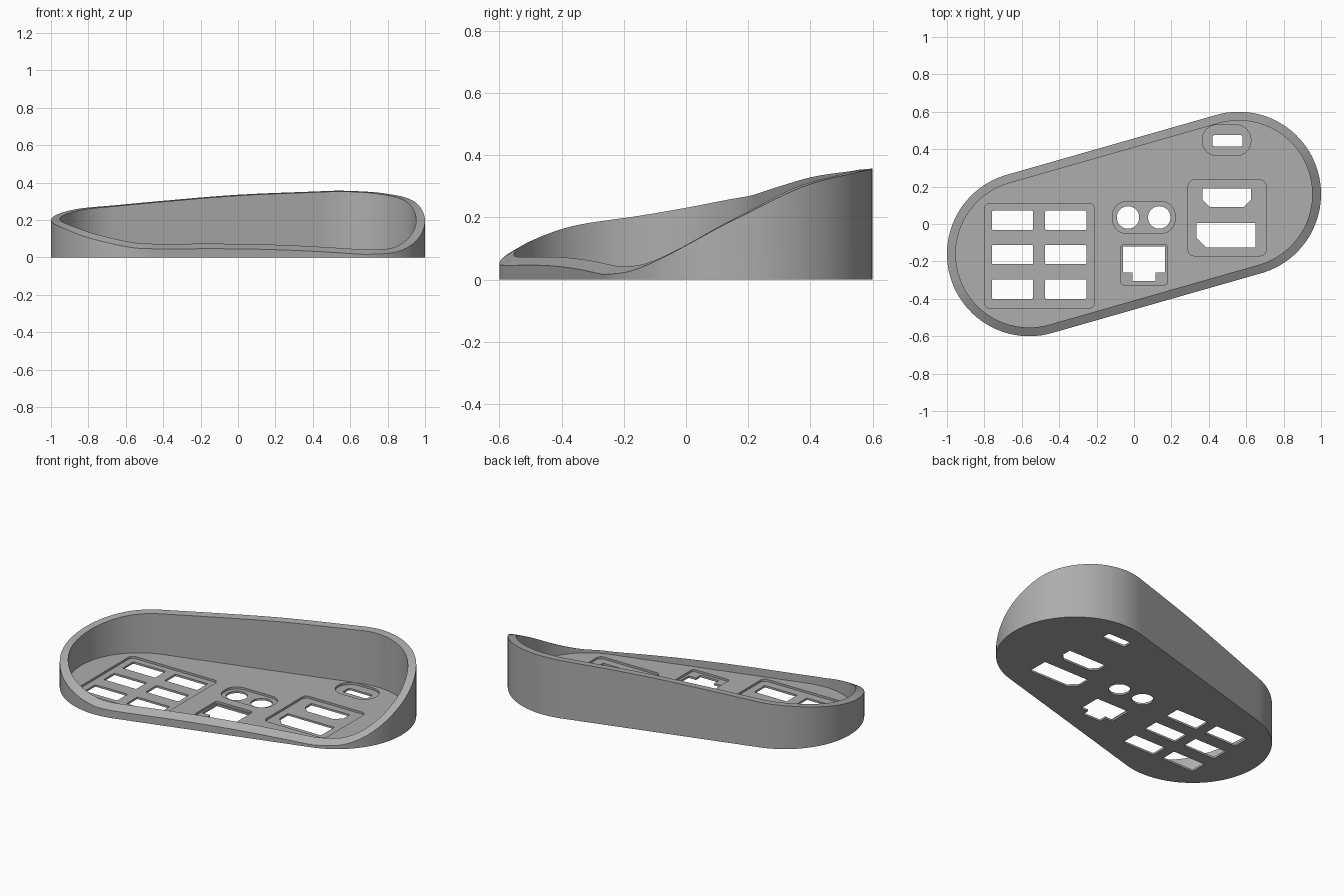
import bpy, bmesh, math
from mathutils import Vector

cube = bpy.data.objects.get("Cube")
if cube:
    bpy.data.objects.remove(cube, do_unlink=True)

grey = bpy.data.materials.new("plain grey")
grey.use_nodes = True
COLOUR = (0.42, 0.42, 0.42, 1)
grey.diffuse_color = COLOUR
grey.node_tree.nodes["Principled BSDF"].inputs["Base Color"].default_value = COLOUR

LOBE = Vector((0.56, 0.16))
R, WALL, FLOOR, POCKET = 0.44, 0.047, 0.025, 0.012
TILT = math.degrees(math.atan2(LOBE.y, LOBE.x))
STEPS = 48

# Rim heights by direction around each lobe, and along the straight sides
RIGHT_RIM = [(-74, .016), (-50, .028), (-30, .078), (0, .195), (30, .30),
             (60, .343), (90, .357), (106, .354)]
BACK_RIM = [(0, .354), (.4, .335), (.75, .303), (1, .277)]
LEFT_RIM = [(106, .277), (130, .262), (150, .24), (180, .20), (210, .16),
            (240, .10), (270, .052), (286, .046)]
FRONT_RIM = [(0, .046), (.4, .046), (.7, .036), (1, .016)]


def smooth_lookup(keys, t):
    """Smooth curve through the keys."""
    i = max(k for k in range(len(keys) - 1) if keys[k][0] <= t + 1e-6 or k == 0)

    def slope(k):
        a, b = keys[max(k - 1, 0)], keys[min(k + 1, len(keys) - 1)]
        return (b[1] - a[1]) / (b[0] - a[0])
    (t0, z0), (t1, z1) = keys[i], keys[i + 1]
    h = t1 - t0
    s = (t - t0) / h
    return (z0 * (2*s**3 - 3*s**2 + 1) + z1 * (3*s**2 - 2*s**3)
            + h * slope(i) * (s**3 - 2*s**2 + s) + h * slope(i + 1) * (s**3 - s**2))


def outline():
    """Centre, outward direction and rim height of each station."""
    out = []
    for centre, start, arc, side in ((LOBE, TILT - 90, RIGHT_RIM, BACK_RIM),
                                     (-LOBE, TILT + 90, LEFT_RIM, FRONT_RIM)):
        for i in range(STEPS + 1):
            f = i / STEPS
            a = math.radians(start + 180 * f)
            key = arc[0][0] + f * (arc[-1][0] - arc[0][0])
            out.append((centre, Vector((math.cos(a), math.sin(a))), smooth_lookup(arc, key)))
        for i in range(1, 12):
            f = i / 12
            out.append((centre.lerp(-centre, f), out[-1][1], smooth_lookup(side, f)))
    return out


def finish(name, bm):
    bmesh.ops.recalc_face_normals(bm, faces=bm.faces)
    mesh = bpy.data.meshes.new(name)
    bm.to_mesh(mesh)
    bm.free()
    mesh.materials.append(grey)
    obj = bpy.data.objects.new(name, mesh)
    bpy.context.collection.objects.link(obj)
    return obj


# Tray: outer wall, sloping rim, inner wall and floor
bm = bmesh.new()
rings = [[], [], [], []]
for centre, n, z in outline():
    outer, inner = centre + n * R, centre + n * (R - WALL)
    rise = 0.004 - 0.016 * n.y + 0.008 * n.y ** 2
    for ring, p, h in zip(rings, (outer, outer, inner, inner), (0, z, z + rise, FLOOR)):
        ring.append(bm.verts.new((p.x, p.y, h)))
for low, high in zip(rings, rings[1:]):
    for i in range(len(low)):
        j = (i + 1) % len(low)
        bm.faces.new((low[i], low[j], high[j], high[i]))
bm.faces.new(rings[0])
bm.faces.new(rings[-1])
tray = finish("tray", bm)


def prism(bm, points, low, high):
    base = [bm.verts.new((x, y, low)) for x, y in points]
    top = [bm.verts.new((x, y, high)) for x, y in points]
    bm.faces.new(base)
    bm.faces.new(top)
    for i in range(len(base)):
        j = (i + 1) % len(base)
        bm.faces.new((base[i], base[j], top[j], top[i]))


def rounded(x0, x1, y0, y1, r, n=8):
    """Rectangle with rounded corners."""
    pts = []
    for k, (x, y) in enumerate(((x1 - r, y1 - r), (x0 + r, y1 - r),
                                (x0 + r, y0 + r), (x1 - r, y0 + r))):
        for i in range(n + 1):
            a = math.radians(90 * (k + i / n))
            pts.append((x + r * math.cos(a), y + r * math.sin(a)))
    return pts


def chamfered(x0, x1, y0, y1, left, right):
    """Rectangle with its lower corners cut off."""
    pts = [(x1, y1), (x0, y1), (x0, y0 + left), (x0 + left, y0)]
    return pts + ([(x1 - right, y0), (x1, y0 + right)] if right else [(x1, y0)])


def cut(shapes, low, high):
    bm = bmesh.new()
    for shape in shapes:
        prism(bm, shape, low, high)
    cutter = finish("cutter", bm)
    cutter.hide_render = True
    mod = tray.modifiers.new("cut", "BOOLEAN")
    mod.operation, mod.solver, mod.object = "DIFFERENCE", "EXACT", cutter
    bpy.context.view_layer.objects.active = tray
    bpy.ops.object.modifier_apply(modifier=mod.name)
    bpy.data.objects.remove(cutter, do_unlink=True)


# Shallow pockets around the port groups
cut([rounded(-.80, -.21, -.45, .11, .03),
     rounded(-.115, .22, -.05, .12, .075),
     rounded(-.07, .18, -.325, -.11, .015),
     rounded(.29, .705, -.17, .235, .03),
     rounded(.365, .625, .365, .53, .08)], POCKET, .04)

# Port openings through the floor
holes = [rounded(x, x + .22, y, y + .103, .006, 3)
         for x in (-.76, -.475) for y in (-.40, -.215, -.032)]
holes += [rounded(x - .06, x + .06, -.025, .095, .0599, 12) for x in (-.032, .135)]
holes += [[(.165, -.12), (-.06, -.12), (-.06, -.26), (-.008, -.26),
           (-.008, -.305), (.115, -.305), (.115, -.26), (.165, -.26)],
          chamfered(.365, .625, .09, .19, .04, .04),
          chamfered(.335, .65, -.125, .005, .05, 0),
          rounded(.42, .58, .415, .475, .01, 3)]
cut(holes, -.05, .1)

bpy.ops.object.select_all(action="DESELECT")
tray.select_set(True)
bpy.context.view_layer.objects.active = tray
bpy.ops.object.shade_smooth_by_angle(angle=math.radians(30))
